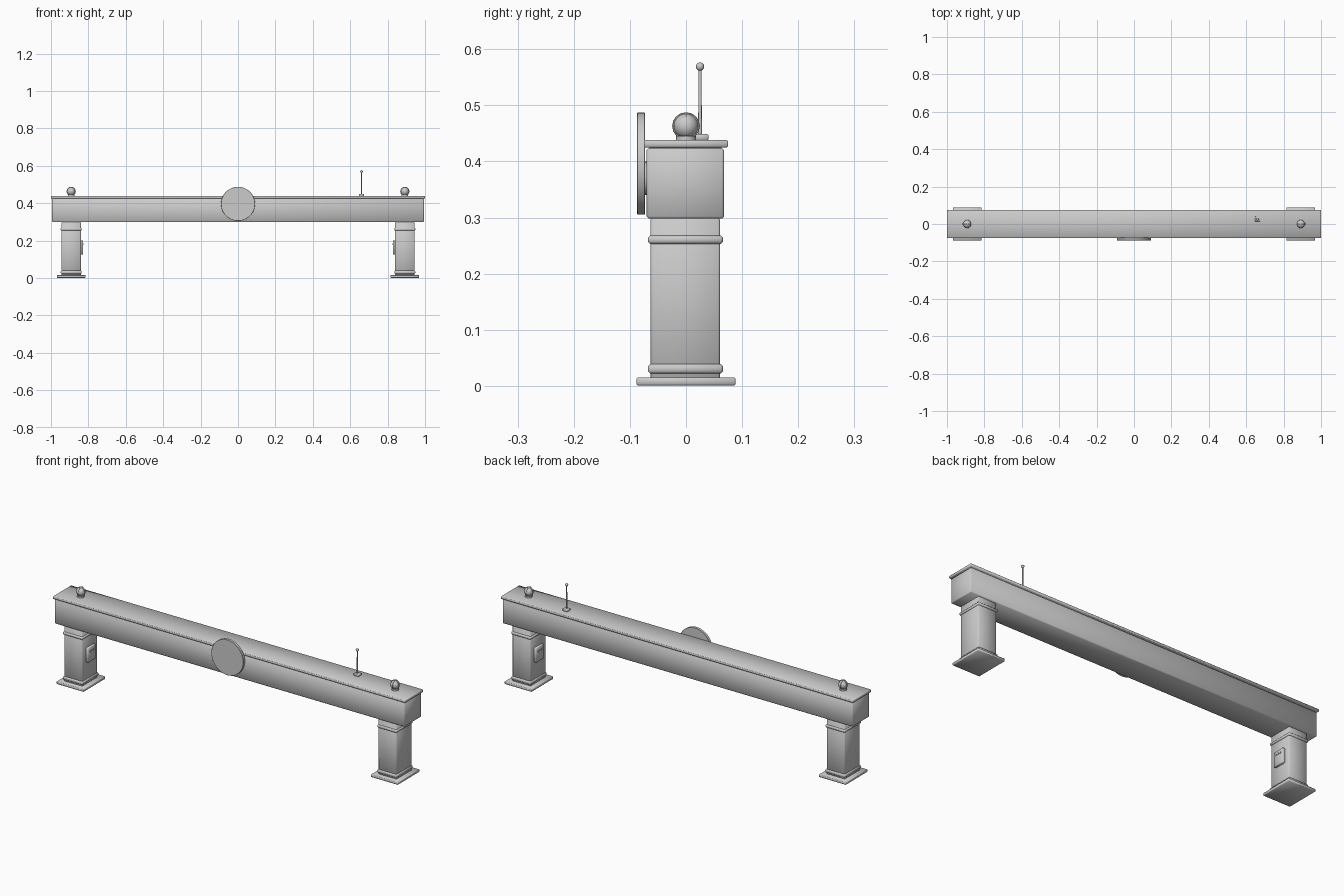
import bpy
import math

cube = bpy.data.objects.get("Cube")
if cube:
    bpy.data.objects.remove(cube, do_unlink=True)

grey = bpy.data.materials.new("plain_grey")
grey.use_nodes = True
COLOUR = (0.6, 0.6, 0.6, 1)
grey.diffuse_color = COLOUR
grey.node_tree.nodes["Principled BSDF"].inputs["Base Color"].default_value = COLOUR


def finish(name, bevel=0, angle=60):
    """Name, colour, bevel and smooth the active object."""
    ob = bpy.context.object
    ob.name = name
    ob.data.materials.append(grey)
    if bevel:
        bpy.ops.object.transform_apply(location=False, rotation=True, scale=True)
        mod = ob.modifiers.new("soft_edges", "BEVEL")
        mod.width = bevel
        mod.segments = 1
        bpy.ops.object.modifier_apply(modifier=mod.name)
    bpy.ops.object.shade_smooth_by_angle(angle=math.radians(angle))
    return ob


def box(name, x, y, z, bevel=0.002):
    """Box from (low, high) pairs on each axis."""
    spans = (x, y, z)
    bpy.ops.mesh.primitive_cube_add(size=1, location=[(a + b) / 2 for a, b in spans])
    bpy.context.object.scale = [b - a for a, b in spans]
    return finish(name, bevel)


def around(c, half):
    return (c - half, c + half)


def cylinder(name, radius, depth, loc, rot=(0, 0, 0), sides=12, bevel=0):
    bpy.ops.mesh.primitive_cylinder_add(vertices=sides, radius=radius, depth=depth,
                                        location=loc, rotation=rot)
    return finish(name, bevel, 40)


def ball(name, radius, loc, segments=16, rings=10):
    bpy.ops.mesh.primitive_uv_sphere_add(segments=segments, ring_count=rings,
                                         radius=radius, location=loc)
    return finish(name)


# Beam and its overhanging cover
box("beam", around(0, 0.994), (-0.07, 0.068), (0.298, 0.424), 0.004)
box("beam_cover", around(0, 1.0), around(0, 0.075), (0.425, 0.438), 0.002)
box("cover_seam", around(0, 0.985), around(-0.001, 0.064), (0.42, 0.428), 0)

# Round plate on the front
QUARTER = math.pi / 2
cylinder("round_plate", 0.091, 0.014, (0, -0.08, 0.396), (QUARTER, 0, 0), 48, 0.001)
cylinder("plate_mount", 0.03, 0.012, (0, -0.07, 0.37), (QUARTER, 0, 0), 16)

for side, word in ((-1, "right"), (1, "left")):
    cx = side * 0.892
    # Leg with bands and foot
    box(word + "_leg", around(cx, 0.052), around(-0.001, 0.062), (0.01, 0.3), 0.004)
    for label, low, high in (("lower_band", 0.022, 0.039), ("upper_band", 0.253, 0.268)):
        box(f"{word}_{label}", around(cx, 0.056), around(-0.001, 0.067), (low, high), 0.004)
    box(word + "_foot", around(cx, 0.077), around(0, 0.088), (0.001, 0.015), 0.002)

    # Control box with buttons on the inner face of the leg
    inner = cx - side * 0.052
    box(word + "_control_box", around(inner - side * 0.004, 0.008),
        around(0, 0.032), (0.125, 0.2), 0.003)
    for i in (-1, 0, 1):
        cylinder(f"{word}_button", 0.005, 0.004, (inner - side * 0.013, i * 0.016, 0.18),
                 (0, QUARTER, 0), 8)

    # Caged lamp on top
    lamp = (cx, 0, 0.463)
    cylinder(word + "_lamp_base", 0.018, 0.008, (cx, 0, 0.441), sides=16)
    ball(word + "_lamp", 0.022, lamp)
    for turn in (0, 1):
        bpy.ops.mesh.primitive_torus_add(location=lamp, rotation=(QUARTER, 0, turn * QUARTER),
                                         major_radius=0.0225, minor_radius=0.0022,
                                         major_segments=16, minor_segments=6)
        finish(word + "_lamp_cage")

# Aerial
box("aerial_base", around(0.66, 0.014), around(0.027, 0.013), (0.437, 0.449), 0.002)
bpy.ops.mesh.primitive_cone_add(vertices=10, radius1=0.0035, radius2=0.0025, depth=0.122,
                                location=(0.66, 0.025, 0.508))
finish("aerial_rod", 0, 40)
ball("aerial_tip", 0.0075, (0.66, 0.025, 0.569), 12, 8)
